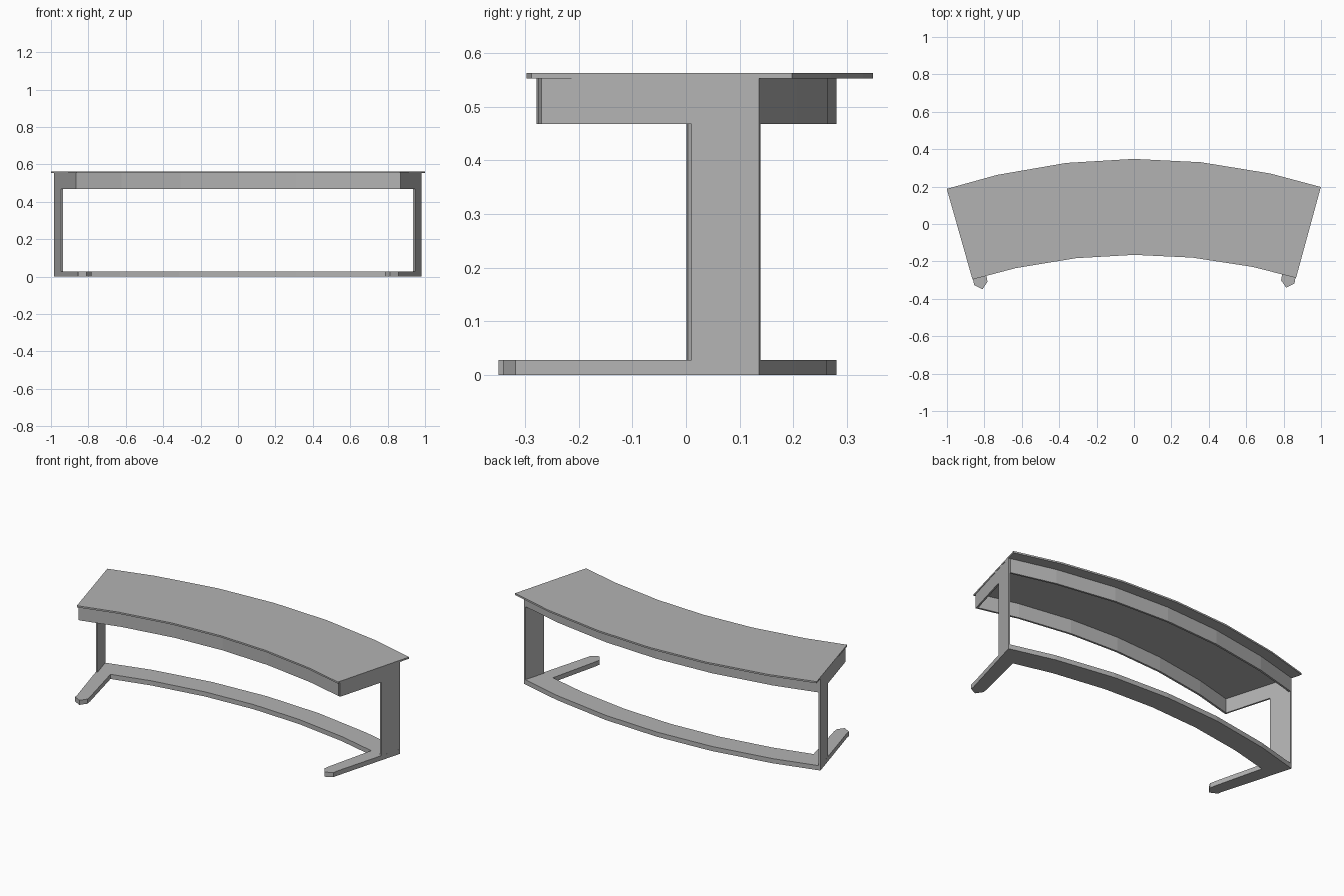
import bpy, bmesh
from math import sqrt
from mathutils import Vector, Matrix

cube = bpy.data.objects.get("Cube")
if cube:
    bpy.data.objects.remove(cube)

# One grey finish for every part
grey = bpy.data.materials.new("satin_grey")
grey.use_nodes = True
COLOUR = (0.45, 0.45, 0.45, 1)
grey.diffuse_color = COLOUR
grey.node_tree.nodes["Principled BSDF"].inputs["Base Color"].default_value = COLOUR

SKEW = Matrix.Rotation(0.005, 4, 'Z')   # the desk sits slightly turned
STOPS = (-1, -0.73, -0.36, 0, 0.36, 0.73, 1)
BASE_H, APRON_Z, TOP_Z, TOP_H = 0.028, 0.468, 0.553, 0.01


def prism(name, points, push):
    """Extrude a closed 3D outline along a vector."""
    bm = bmesh.new()
    face = bm.faces.new([bm.verts.new(p) for p in points])
    ext = bmesh.ops.extrude_face_region(bm, geom=[face])
    moved = [v for v in ext["geom"] if isinstance(v, bmesh.types.BMVert)]
    bmesh.ops.translate(bm, verts=moved, vec=push)
    bmesh.ops.transform(bm, matrix=SKEW, verts=bm.verts)
    bmesh.ops.recalc_face_normals(bm, faces=bm.faces)
    mesh = bpy.data.meshes.new(name)
    bm.to_mesh(mesh)
    bm.free()
    mesh.materials.append(grey)
    obj = bpy.data.objects.new(name, mesh)
    bpy.context.collection.objects.link(obj)
    return obj


def arc(mid_y, radius, half):
    """Faceted arc, left to right, bulging towards the back."""
    return [(half * s, mid_y - radius + sqrt(radius ** 2 - (half * s) ** 2)) for s in STOPS]


def slab(name, outline, z, height):
    return prism(name, [(x, y, z) for x, y in outline], (0, 0, height))


def band(name, back, front, z, height):
    return slab(name, back + front[::-1], z, height)


# Curved tabletop and the two aprons under it
band("tabletop", arc(0.348, 3.3, 1.0), arc(-0.165, 3.0, 0.865), TOP_Z, TOP_H)
band("front_apron", arc(-0.135, 3.0, 0.859), arc(-0.147, 3.0, 0.856),
     APRON_Z, TOP_Z - APRON_Z)
band("back_apron", arc(0.28, 3.31, 0.972), arc(0.268, 3.31, 0.969),
     APRON_Z, TOP_Z - APRON_Z)

# Base: curved back band with a blunt foot running forward at each end
right_foot = [(0.86, -0.30), (0.857, -0.322), (0.812, -0.345),
              (0.785, -0.305), (0.79, -0.275)]
left_foot = [(-x, y) for x, y in right_foot[::-1]]
slab("base_frame", arc(0.28, 3.31, 0.982) + right_foot
     + arc(0.15, 3.1, 0.864)[::-1] + left_foot, 0, BASE_H)

# End panels: a leg with an arm reaching forward under the top
front, back = Vector((0.867, -0.274, 0)), Vector((0.982, 0.131, 0))
leg_start = 0.69
profile = [(0, TOP_Z), (1, TOP_Z), (1, BASE_H), (leg_start, BASE_H),
           (leg_start, APRON_Z), (0, APRON_Z)]
along = (back - front).normalized()
inward = Vector((-along.y, along.x, 0)) * 0.01
for side, name in ((1, "left_end_panel"), (-1, "right_end_panel")):
    flip = Vector((side, 1, 1))
    points = [(front.lerp(back, t) + Vector((0, 0, z))) * flip for t, z in profile]
    prism(name, points, inward * flip)
